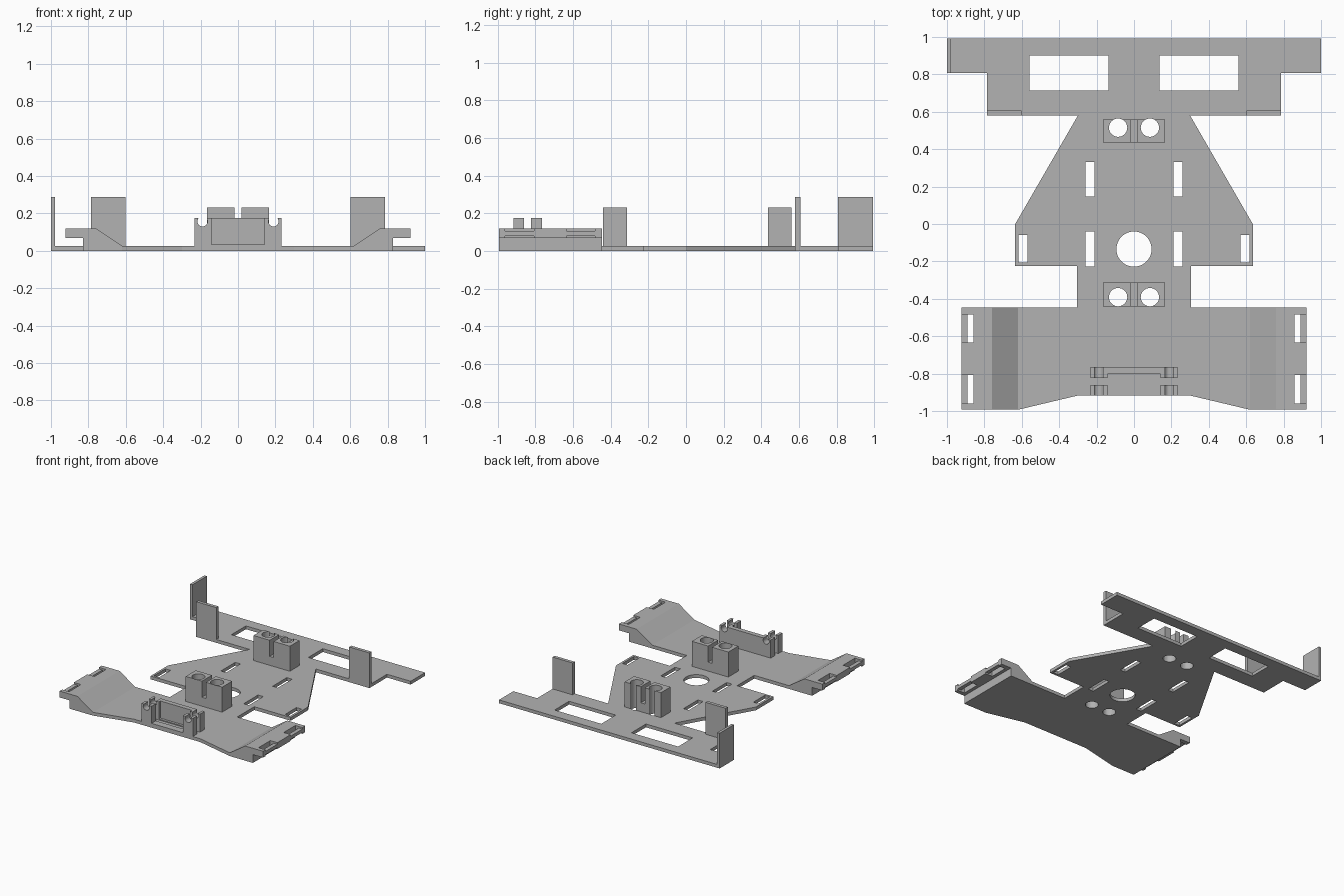
import bpy, bmesh, math
from mathutils import Vector

if "Cube" in bpy.data.objects:
    bpy.data.objects.remove(bpy.data.objects["Cube"])

grey = bpy.data.materials.new("plain grey")
grey.diffuse_color = (0.45, 0.45, 0.45, 1)
grey.use_nodes = True
grey.node_tree.nodes["Principled BSDF"].inputs["Base Color"].default_value = grey.diffuse_color
T = 0.027      # plate thickness


def prism(name, pts, lo, hi, axis="z"):
    """Extrude a closed outline along z (points are x, y) or y (points are x, z)."""
    bm = bmesh.new()
    place = (lambda a, b, c: (a, b, c)) if axis == "z" else (lambda a, b, c: (a, c, b))
    face = bm.faces.new([bm.verts.new(place(a, b, lo)) for a, b in pts])
    ext = bmesh.ops.extrude_face_region(bm, geom=[face])
    move = Vector(place(0, 0, hi - lo))
    bmesh.ops.translate(bm, vec=move,
                        verts=[v for v in ext["geom"] if isinstance(v, bmesh.types.BMVert)])
    bmesh.ops.recalc_face_normals(bm, faces=bm.faces)
    me = bpy.data.meshes.new(name)
    bm.to_mesh(me)
    bm.free()
    me.materials.append(grey)
    ob = bpy.data.objects.new(name, me)
    bpy.context.collection.objects.link(ob)
    return ob


def box(name, x0, x1, y0, y1, z0, z1):
    x0, x1 = sorted((x0, x1))
    return prism(name, [(x0, y0), (x1, y0), (x1, y1), (x0, y1)], z0, z1)


def rod(name, a, b, r, lo, hi, axis="z", n=32):
    pts = [(a + r * math.cos(2 * math.pi * i / n), b + r * math.sin(2 * math.pi * i / n))
           for i in range(n)]
    return prism(name, pts, lo, hi, axis)


def cut(ob, cutters):
    """Subtract every cutter from the part and discard the cutters."""
    for c in cutters:
        m = ob.modifiers.new("cut", "BOOLEAN")
        m.operation, m.solver, m.object = "DIFFERENCE", "EXACT", c
    bpy.context.view_layer.update()
    dg = bpy.context.evaluated_depsgraph_get()
    me = bpy.data.meshes.new_from_object(ob.evaluated_get(dg))
    ob.modifiers.clear()
    ob.data = me
    for c in cutters:
        bpy.data.objects.remove(c)


# Base plate outline, mirrored across x
half = [(0.30, -0.917), (0.62, -0.993), (0.62, -0.447), (0.305, -0.447), (0.305, -0.225),
        (0.635, -0.225), (0.635, 0.0), (0.30, 0.58), (0.785, 0.58), (0.785, 0.807),
        (1.0, 0.807), (1.0, 0.993)]
base = prism("base_plate", half + [(-x, y) for x, y in reversed(half)], 0, T)

# Plate openings: windows, strap slots, centre hole and post holes
posts = {"rear_post": (0.436, 0.559, 0.515), "front_post": (-0.441, -0.312, -0.391)}
holes = [rod("hole", 0, -0.134, 0.094, -0.1, 0.1, n=48)]
for s in (-1, 1):
    for x0, x1, y0, y1 in ((0.137, 0.56, 0.714, 0.902), (0.21, 0.258, 0.147, 0.332),
                           (0.21, 0.258, -0.227, -0.041), (0.57, 0.617, -0.206, -0.058)):
        holes.append(box("hole", s * x0, s * x1, y0, y1, -0.1, 0.1))
    for _, _, yc in posts.values():
        holes.append(rod("hole", s * 0.085, yc, 0.049, -0.1, 0.1))
cut(base, holes)

# Twin-bore posts with a central slot
for name, (y0, y1, yc) in posts.items():
    post = box(name, -0.165, 0.165, y0, y1, T, 0.232)
    cut(post, [rod("bore", s * 0.085, yc, 0.049, -0.1, 0.4) for s in (-1, 1)]
        + [box("slot", -0.018, 0.018, y0 - 0.1, y1 + 0.1, 0.10, 0.4)])

# Raised wings with ledge, slots and thin strap bars
wing = [(0.62, 0), (0.83, 0), (0.83, 0.068), (0.922, 0.068), (0.922, 0.12), (0.76, 0.12), (0.62, T)]
for s, side in ((-1, "left"), (1, "right")):
    ob = prism(side + "_wing", [(s * x, z) for x, z in wing], -0.993, -0.447, "y")
    spans = ((-0.96, -0.808), (-0.634, -0.484))
    cut(ob, [box("slot", s * 0.858, s * 1.0, y0, y1, 0.03, 0.2) for y0, y1 in spans])
    for y0, y1 in spans:
        box(side + "_strap_bar", s * 0.89, s * 0.922, y0, y1, 0.08, 0.107)

    # Upright guard at the inner rear corner
    box(side + "_guard", s * 0.602, s * 0.785, 0.58, 0.607, T, 0.288)

# Single end guard
box("end_guard", -1.0, -0.978, 0.807, 0.993, T, 0.288)


# Hinge clip: two rows with round snap notches; back row recessed, front row open
def clip(name, y0, y1, c0, c1):
    ob = box(name, -0.232, 0.232, y0, y1, T, 0.175)
    cutters = [box("pocket", -0.142, 0.142, c0, c1, 0.035, 0.3)]
    for s in (-1, 1):
        cutters.append(rod("notch", s * 0.19, 0.157, 0.027, y0 - 0.05, y1 + 0.05, "y", 24))
        cutters.append(box("mouth", s * 0.166, s * 0.2, y0 - 0.05, y1 + 0.05, 0.157, 0.3))
    cut(ob, cutters)


clip("clip_back", -0.823, -0.765, -0.9, -0.803)
clip("clip_front", -0.917, -0.861, -1.0, -0.8)
